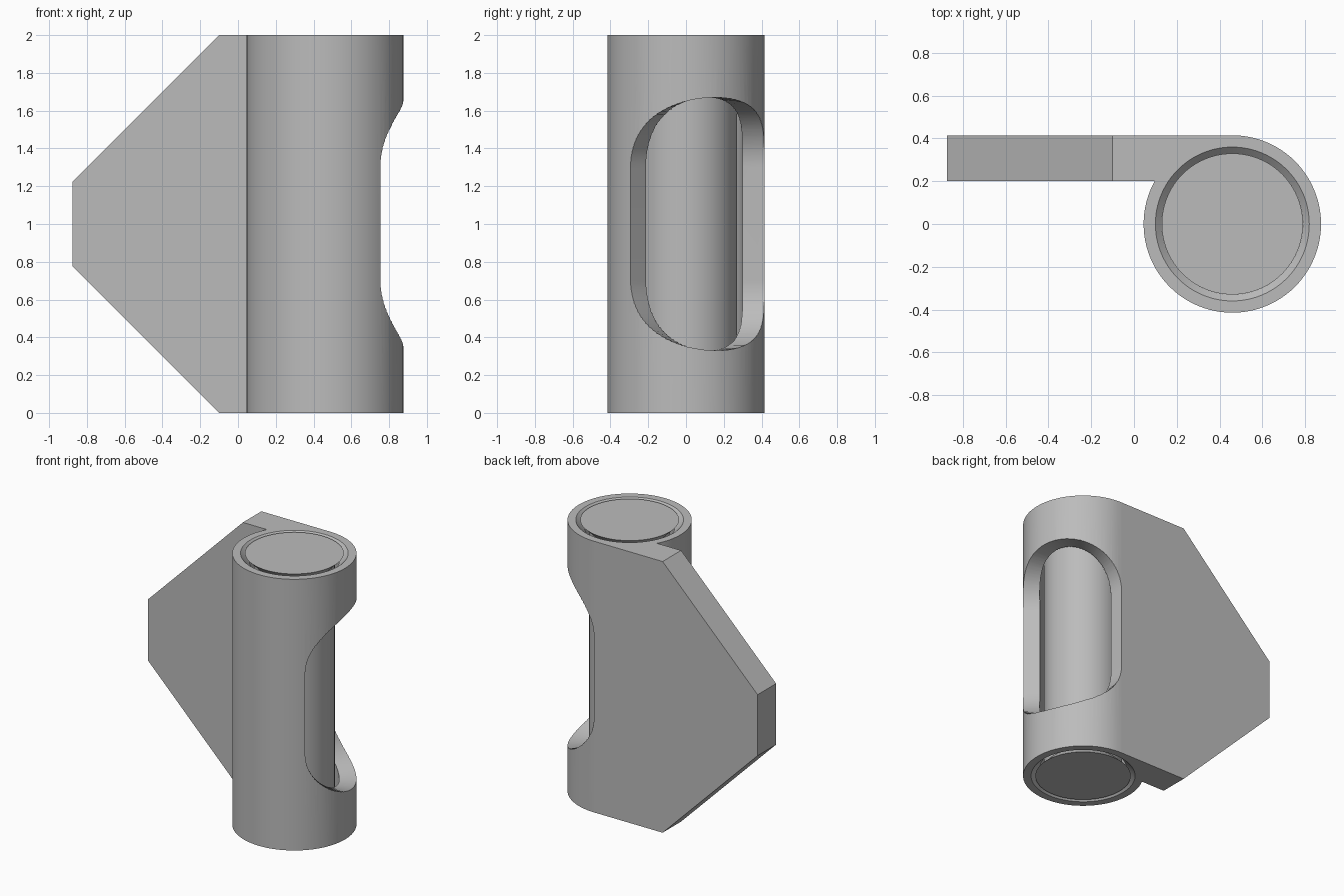
import bpy, bmesh
from math import cos, sin, pi, radians

cube = bpy.data.objects.get("Cube")
if cube:
    bpy.data.objects.remove(cube, do_unlink=True)

AXIS_X, OUTER_R, HEIGHT = 0.46, 0.415, 2.0
PIN_R, GAP, FLARE = 0.27, 0.03, 0.06
SEGMENTS = 96

grey = bpy.data.materials.new("plain grey")
grey.use_nodes = True
colour = (0.5, 0.5, 0.5, 1)
grey.diffuse_color = colour
grey.node_tree.nodes["Principled BSDF"].inputs["Base Color"].default_value = colour


def make(name, bm):
    bmesh.ops.recalc_face_normals(bm, faces=bm.faces)
    mesh = bpy.data.meshes.new(name)
    bm.to_mesh(mesh)
    bm.free()
    mesh.materials.append(grey)
    obj = bpy.data.objects.new(name, mesh)
    bpy.context.collection.objects.link(obj)
    return obj


def lathe(name, profile):
    """Closed solid turned about the hinge axis from (radius, z) points."""
    bm = bmesh.new()
    rings = [[bm.verts.new((AXIS_X + r * cos(2 * pi * i / SEGMENTS),
                            r * sin(2 * pi * i / SEGMENTS), z))
              for i in range(SEGMENTS)] for r, z in profile]
    for low, high in zip(rings, rings[1:]):
        for i in range(SEGMENTS):
            j = (i + 1) % SEGMENTS
            bm.faces.new((low[i], low[j], high[j], high[i]))
    bm.faces.new(rings[0])
    bm.faces.new(rings[-1])
    return make(name, bm)


def flared(name, radius, over=0.0):
    """Spool shape: straight shaft with a cone at each end."""
    end = radius + FLARE + over
    return lathe(name, [(end, -over), (radius, FLARE),
                        (radius, HEIGHT - FLARE), (end, HEIGHT + over)])


def window_cutter(steps=48):
    """Radial wedge with elliptical ends."""
    bm = bmesh.new()
    middle, half = radians(22.5), radians(67.5)
    cols = []
    for k in range(steps + 1):
        t = pi * k / steps
        a = middle - half * cos(t)
        h = 0.3 + 0.37 * sin(t)
        cols.append([bm.verts.new((AXIS_X + r * cos(a), r * sin(a), 1 + s * h))
                     for r, s in ((0.15, -1), (0.6, -1), (0.6, 1), (0.15, 1))])
    for a, b in zip(cols, cols[1:]):
        for i in range(4):
            j = (i + 1) % 4
            bm.faces.new((a[i], a[j], b[j], b[i]))
    bm.faces.new(cols[0])
    bm.faces.new(cols[-1])
    return make("window_cutter", bm)


def plate():
    """Leaf with chamfered corners, flush with the back of the barrel."""
    bm = bmesh.new()
    outline = [(AXIS_X, 0), (-0.1, 0), (-0.875, 0.775),
               (-0.875, 1.225), (-0.1, HEIGHT), (AXIS_X, HEIGHT)]
    face = bm.faces.new([bm.verts.new((x, 0.2, z)) for x, z in outline])
    moved = bmesh.ops.extrude_face_region(bm, geom=[face])["geom"]
    verts = [v for v in moved if isinstance(v, bmesh.types.BMVert)]
    bmesh.ops.translate(bm, verts=verts, vec=(0, OUTER_R - 0.2, 0))
    return make("leaf_plate", bm)


def boolean(target, tool, operation):
    mod = target.modifiers.new(operation.lower(), "BOOLEAN")
    mod.object, mod.operation, mod.solver = tool, operation, "EXACT"
    bpy.context.view_layer.objects.active = target
    bpy.ops.object.modifier_apply(modifier=mod.name)
    bpy.data.objects.remove(tool, do_unlink=True)


# Barrel and leaf in one piece, bored out and opened at the side
barrel = lathe("hinge_barrel", [(OUTER_R, 0), (OUTER_R, HEIGHT)])
boolean(barrel, plate(), "UNION")
boolean(barrel, flared("bore_cutter", PIN_R + GAP, 0.02), "DIFFERENCE")
boolean(barrel, window_cutter(), "DIFFERENCE")

# Loose pin held captive by its flared ends
pin = flared("hinge_pin", PIN_R)

for obj in (barrel, pin):
    bpy.ops.object.select_all(action="DESELECT")
    obj.select_set(True)
    bpy.context.view_layer.objects.active = obj
    bpy.ops.object.shade_smooth_by_angle(angle=radians(25))
